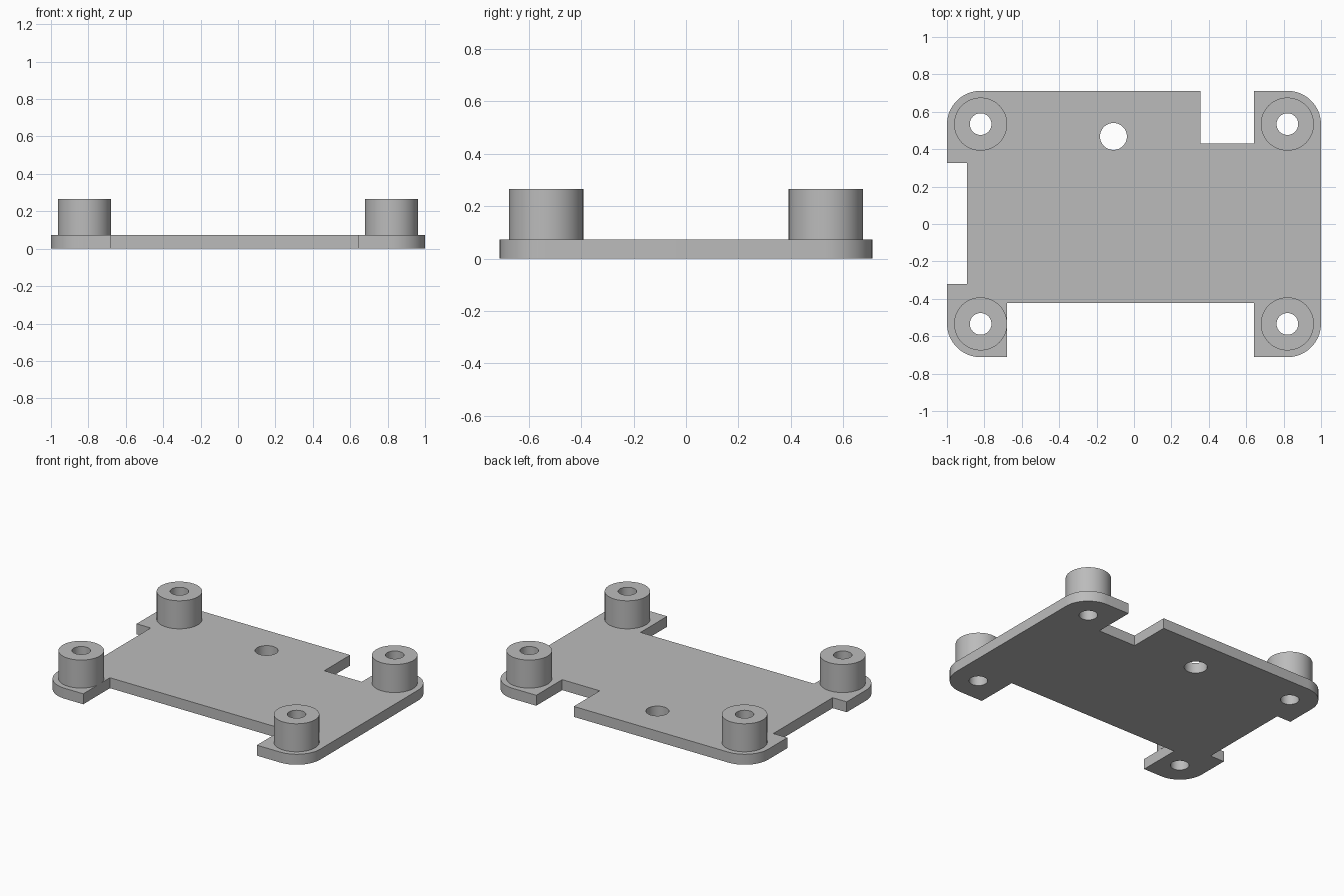
import bpy, bmesh, math

if "Cube" in bpy.data.objects:
    bpy.data.objects.remove(bpy.data.objects["Cube"])

grey = bpy.data.materials.new("plain grey")
grey.diffuse_color = (0.5, 0.5, 0.5, 1)
grey.use_nodes = True
grey.node_tree.nodes["Principled BSDF"].inputs["Base Color"].default_value = grey.diffuse_color


def arc(cx, cy, r, start, sweep, steps):
    return [(cx + r * math.cos(math.radians(start + sweep * i / steps)),
             cy + r * math.sin(math.radians(start + sweep * i / steps)))
            for i in range(steps + 1)]


def circle(cx, cy, r, steps=48):
    return arc(cx, cy, r, 0, 360, steps)[:-1]


def extruded(name, loops, z0, z1):
    """Solid from an outer loop and hole loops."""
    curve = bpy.data.curves.new(name, 'CURVE')
    curve.dimensions = '2D'
    curve.fill_mode = 'BOTH'
    curve.extrude = (z1 - z0) / 2
    for loop in loops:
        spline = curve.splines.new('POLY')
        spline.points.add(len(loop) - 1)
        for p, (x, y) in zip(spline.points, loop):
            p.co = (x, y, 0, 1)
        spline.use_cyclic_u = True
    obj = bpy.data.objects.new(name, curve)
    bpy.context.collection.objects.link(obj)
    bpy.ops.object.select_all(action='DESELECT')
    obj.select_set(True)
    bpy.context.view_layer.objects.active = obj
    bpy.ops.object.convert(target='MESH')
    obj = bpy.context.object
    # weld caps to walls and sit the part at its height
    bm = bmesh.new()
    bm.from_mesh(obj.data)
    bmesh.ops.remove_doubles(bm, verts=bm.verts, dist=1e-4)
    bmesh.ops.translate(bm, verts=bm.verts, vec=(0, 0, (z0 + z1) / 2))
    bmesh.ops.recalc_face_normals(bm, faces=bm.faces)
    bm.to_mesh(obj.data)
    bm.free()
    obj.data.materials.clear()
    obj.data.materials.append(grey)
    bpy.ops.object.shade_smooth_by_angle(angle=math.radians(30))
    return obj


W, D, T, TOP = 1.0, 0.712, 0.072, 0.265   # half width, half depth, plate and post heights
PX, PY, R = 0.82, 0.534, 0.18             # post centres, corner radius
BORE = 0.058

# Plate outline, counter-clockwise from the front left tab
outline = (arc(R - W, R - D, R, 180, 90, 14)
           + [(-0.68, -D), (-0.68, -0.422), (0.642, -0.422), (0.642, -D)]
           + arc(W - R, R - D, R, 270, 90, 14)
           + arc(W - R, D - R, R, 0, 90, 14)
           + [(0.642, D), (0.642, 0.43), (0.356, 0.43), (0.356, D)]
           + arc(R - W, D - R, R, 90, 90, 14)
           + [(-W, 0.326), (-0.893, 0.326), (-0.893, -0.32), (-W, -0.32)])
corners = [(sx * PX, sy * PY) for sx in (-1, 1) for sy in (-1, 1)]
holes = [circle(x, y, BORE) for x, y in corners] + [circle(-0.11, 0.468, 0.072)]
extruded("base_plate", [outline] + holes, 0, T)

# Hollow standoff posts
for x, y in corners:
    side = ("front" if y < 0 else "back") + ("_left" if x < 0 else "_right")
    extruded(side + "_post", [circle(x, y, 0.142), circle(x, y, BORE)], T, TOP)
